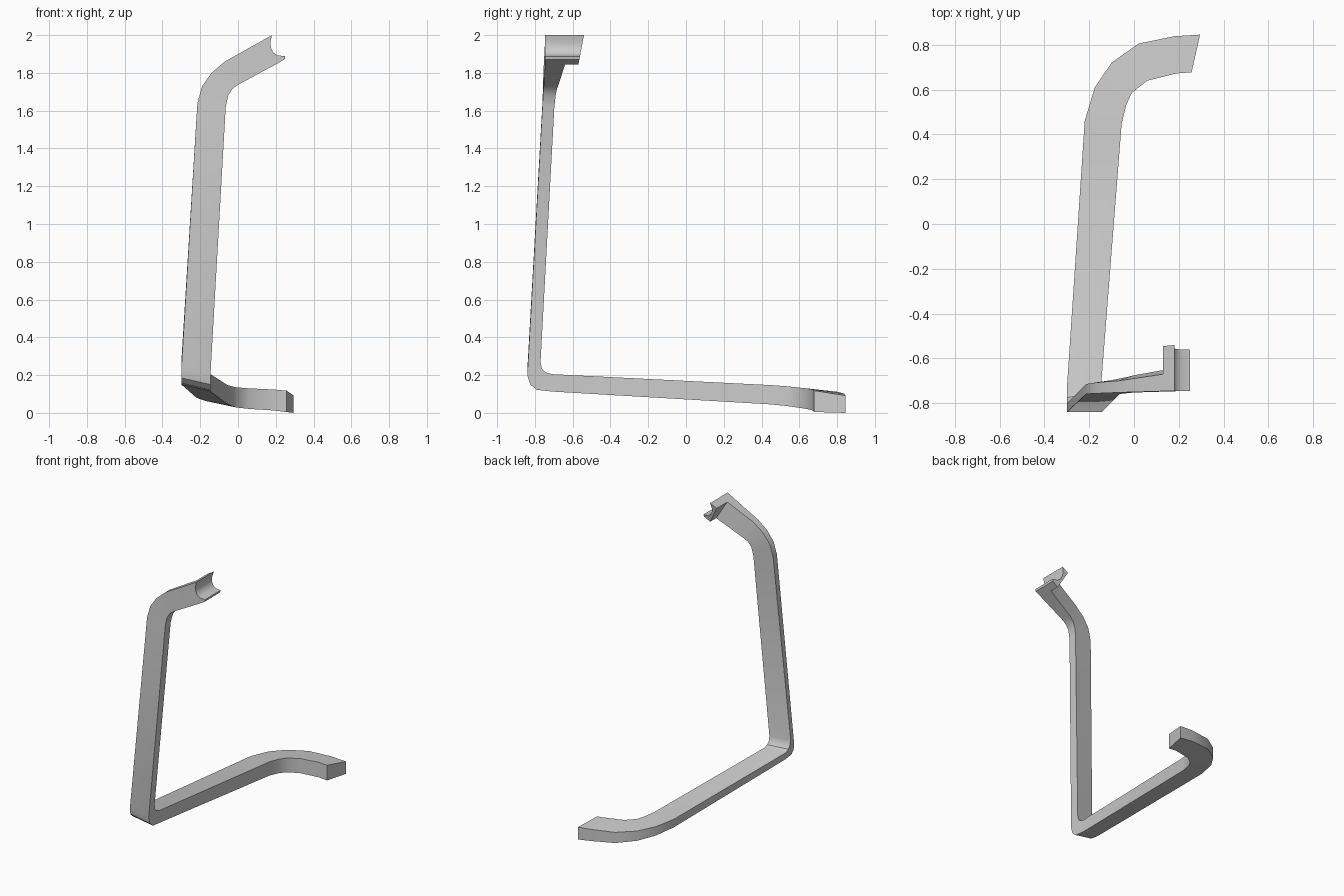
import bpy, bmesh, math

if "Cube" in bpy.data.objects:
    bpy.data.objects.remove(bpy.data.objects["Cube"])


def finish(name, bm):
    bmesh.ops.recalc_face_normals(bm, faces=bm.faces[:])
    mesh = bpy.data.meshes.new(name)
    bm.to_mesh(mesh)
    bm.free()
    obj = bpy.data.objects.new(name, mesh)
    bpy.context.collection.objects.link(obj)
    bpy.ops.object.select_all(action='DESELECT')
    obj.select_set(True)
    bpy.context.view_layer.objects.active = obj
    bpy.ops.object.shade_smooth_by_angle(angle=math.radians(30))
    return obj


def loft(bm, loops, cap_start=True, cap_end=True):
    rings = [[bm.verts.new(p) for p in loop] for loop in loops]
    n = len(rings[0])
    for a, b in zip(rings, rings[1:]):
        for i in range(n):
            j = (i + 1) % n
            bm.faces.new((a[i], a[j], b[j], b[i]))
    if cap_start:
        bm.faces.new(rings[0][::-1])
    if cap_end:
        bm.faces.new(rings[-1])


# Each section: outer-left, outer-right, inner-right, inner-left
sections = []

# Curved foot: plan rails (left x, y, right x, y), heights blend along the bend
foot = [(0.295, 0.845, 0.257, 0.677), (0.18, 0.838, 0.19, 0.672),
        (0.02, 0.805, 0.06, 0.64), (-0.10, 0.72, -0.01, 0.585),
        (-0.175, 0.61, -0.035, 0.53), (-0.22, 0.46, -0.055, 0.45)]
tip_z, leg_z = (0.0, 0.005, 0.118, 0.092), (0.08, 0.045, 0.147, 0.14)
for k, (lx, ly, rx, ry) in enumerate(foot):
    t = k / (len(foot) - 1)
    z = [a + (b - a) * t for a, b in zip(tip_z, leg_z)]
    sections.append([(lx, ly, z[0]), (rx, ry, z[1]), (rx, ry, z[2]), (lx, ly, z[3])])

# Lower corner: side profile (y, z) of the four edges
corner = [((-0.74, 0.15), (-0.71, 0.113), (-0.71, 0.205), (-0.74, 0.197)),
          ((-0.81, 0.16), (-0.79, 0.122), (-0.745, 0.215), (-0.775, 0.21)),
          ((-0.835, 0.185), (-0.825, 0.15), (-0.763, 0.235), (-0.79, 0.235)),
          ((-0.84, 0.23), (-0.84, 0.20), (-0.77, 0.27), (-0.80, 0.27))]
for s in corner:
    sections.append([(x, y, z) for x, (y, z) in zip((-0.30, -0.146, -0.146, -0.30), s)])

# Upper arm: front rails (left x, z, right x, z), then front, back-right, back-left y
arm = [(-0.215, 1.64, -0.065, 1.62, -0.76, -0.697, -0.715),
       (-0.19, 1.73, -0.052, 1.68, -0.757, -0.69, -0.71),
       (-0.14, 1.80, -0.03, 1.715, -0.755, -0.683, -0.705),
       (-0.07, 1.86, 0.0, 1.737, -0.752, -0.675, -0.70),
       (0.13, 1.972, 0.20, 1.845, -0.746, -0.64, -0.67)]
for lx, lz, rx, rz, f, br, bl in arm:
    sections.append([(lx, f, lz), (rx, f, rz), (rx, br, rz), (lx, bl, lz)])

bm = bmesh.new()
loft(bm, sections, cap_end=False)
finish("bent_bar", bm)

# Hooked end: concave profile extruded towards the back
hook = [(0.13, 1.972), (0.18, 2.0), (0.171, 1.96), (0.175, 1.93), (0.187, 1.908),
        (0.208, 1.893), (0.25, 1.888), (0.247, 1.872), (0.20, 1.845)]
bm = bmesh.new()
loft(bm, [[(x, -0.746, z) for x, z in hook],
          [(x, -0.54 - 0.19 * (2.0 - z), z) for x, z in hook]])
finish("hooked_end", bm)
